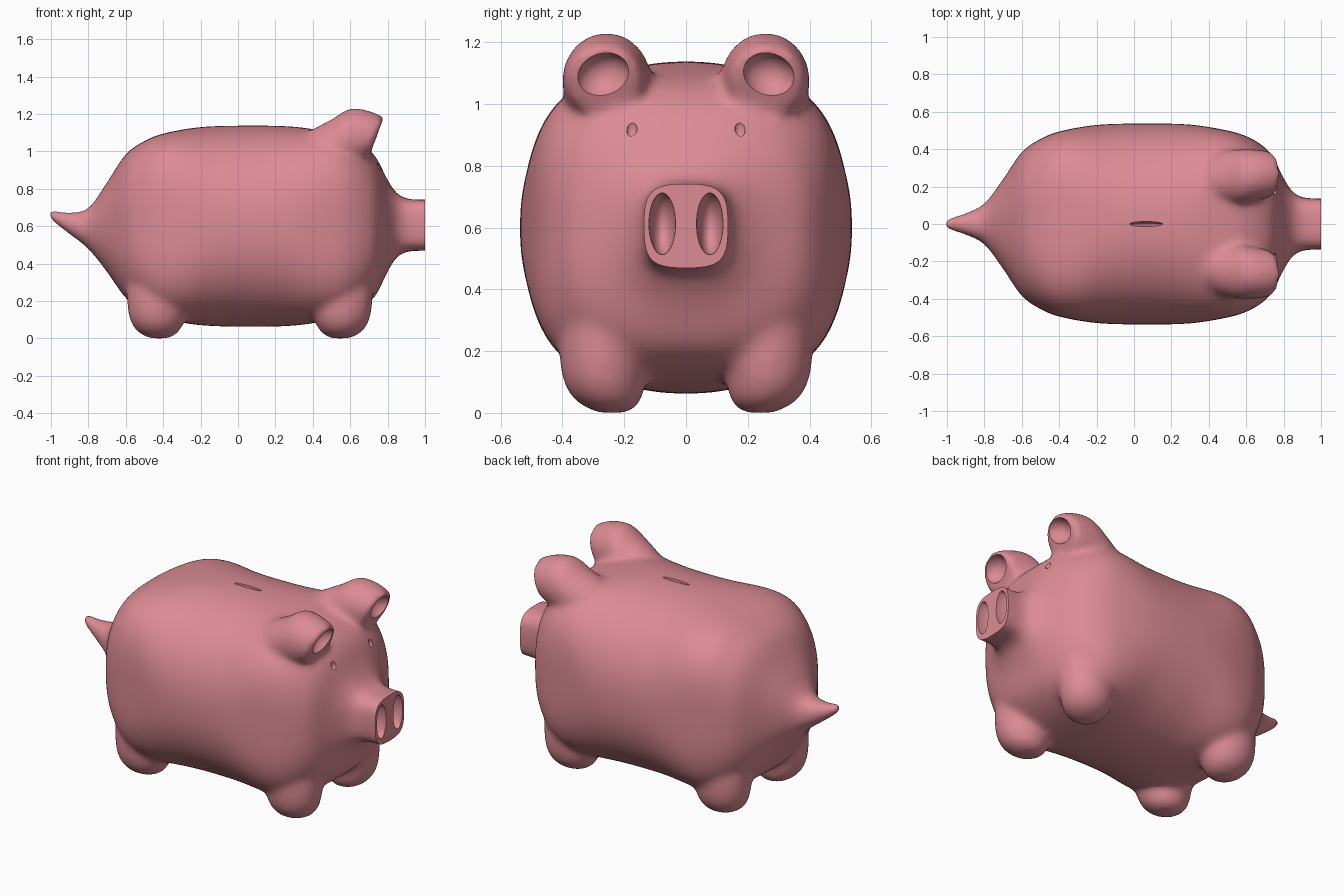
import bpy
import bmesh
import math
from mathutils import Matrix, Vector

if "Cube" in bpy.data.objects:
    bpy.data.objects.remove(bpy.data.objects["Cube"], do_unlink=True)


def smooth_path(rings, steps=5):
    """Catmull-Rom interpolation through a list of ring tuples."""
    out = []
    for i in range(len(rings) - 1):
        p1, p2 = Vector(rings[i]), Vector(rings[i + 1])
        p0 = Vector(rings[i - 1]) if i > 0 else p1
        p3 = Vector(rings[i + 2]) if i + 2 < len(rings) else p2
        for s in range(steps):
            t = s / steps
            out.append(p1 + 0.5 * t * ((p2 - p0) + t * ((2 * p0 - 5 * p1 + 4 * p2 - p3)
                       + t * (3 * p1 - p0 - 3 * p2 + p3))))
    return out + [Vector(rings[-1])]


def loft(bm, rings, place, power=lambda along: 2, sides=64):
    """Skin rings of (along, centre a, centre b, radius a, radius b)."""
    loops = []
    for along, ca, cb, ra, rb in smooth_path(rings):
        e = 2 / power(along)
        loop = []
        for k in range(sides):
            c, s = math.cos(math.tau * k / sides), math.sin(math.tau * k / sides)
            a = math.copysign(abs(c) ** e, c) * ra
            b = math.copysign(abs(s) ** e, s) * rb
            loop.append(bm.verts.new(place(along, ca + a, cb + b, b)))
        loops.append(loop)
    for low, high in zip(loops, loops[1:]):
        for k in range(sides):
            j = (k + 1) % sides
            bm.faces.new((low[k], low[j], high[j], high[k]))
    bm.faces.new(loops[0])
    bm.faces.new(loops[-1])


def make_object(name, bm):
    bmesh.ops.recalc_face_normals(bm, faces=bm.faces[:])
    mesh = bpy.data.meshes.new(name)
    bm.to_mesh(mesh)
    bm.free()
    obj = bpy.data.objects.new(name, mesh)
    bpy.context.collection.objects.link(obj)
    return obj


def bake(obj):
    """Replace the mesh by its modified result."""
    bpy.context.view_layer.update()
    graph = bpy.context.evaluated_depsgraph_get()
    mesh = bpy.data.meshes.new_from_object(obj.evaluated_get(graph))
    obj.modifiers.clear()
    obj.data = mesh


def carve(obj, bm):
    cutter = make_object("cutter", bm)
    cutter.hide_render = True
    mod = obj.modifiers.new("carve", "BOOLEAN")
    mod.operation, mod.solver, mod.object = "DIFFERENCE", "EXACT", cutter
    bake(obj)
    bpy.data.objects.remove(cutter, do_unlink=True)


def ellipsoid(bm, centre, size, turn=None):
    m = Matrix.Translation(centre) @ (turn or Matrix()) @ Matrix.Diagonal((*size, 1))
    bmesh.ops.create_uvsphere(bm, u_segments=40, v_segments=24, radius=1, matrix=m)


def squareness(x):
    """Round belly, squarer over the legs and ears, squarest at the snout."""
    shoulders = math.exp(-((x - .55) / .2) ** 2) + math.exp(-((x + .42) / .2) ** 2)
    return 2.2 + 1.2 * shoulders + 1.4 * min(1, max(0, (x - .8) / .12))


# Body from tail tip to snout: (x, centre z, radius)
body = [(-1.004, .662, .014), (-.98, .65, .03), (-.9, .615, .058), (-.8, .587, .11),
        (-.7, .595, .24), (-.6, .6, .385), (-.5, .6, .455), (-.4, .6, .495),
        (-.2, .6, .53), (.05, .6, .538), (.3, .6, .532), (.5, .6, .5), (.6, .6, .47),
        (.68, .6, .425), (.74, .6, .365), (.8, .602, .245), (.85, .605, .17),
        (.9, .605, .142), (.95, .605, .137), (1.06, .605, .137)]
bm = bmesh.new()
loft(bm, [(x, 0, z, r, r) for x, z, r in body], lambda t, a, b, _: (t, a, b),
     power=squareness)

# Legs: (z, x, y, radius x, radius y)
leg = [(.5, .53, .25, .12, .11), (.32, .55, .26, .165, .14), (.2, .557, .267, .162, .143),
       (.1, .556, .265, .148, .132), (.035, .552, .25, .112, .104), (0, .545, .237, .055, .05)]
# Ears: (x, y, z, radius y, radius z)
ear = [(.3, .2, .95, .12, .12), (.42, .235, 1.0, .135, .13), (.5, .25, 1.035, .142, .142),
       (.57, .255, 1.07, .146, .16), (.65, .262, 1.075, .138, .146), (.74, .265, 1.073, .122, .11)]
for side in (-1, 1):
    loft(bm, leg, lambda t, a, b, _: (a, side * b, t))
    loft(bm, leg, lambda t, a, b, _: (.125 - a, side * b, t))
    loft(bm, ear, lambda t, a, b, rise: (t + 1.4 * rise * max(0, t - .45), side * a, b))
pig = make_object("pig_body", bm)

# Fuse the parts, then soften the joins while keeping the tail pointed
remesh = pig.modifiers.new("fuse", "REMESH")
remesh.mode, remesh.voxel_size = "VOXEL", .013
bake(pig)
group = pig.vertex_groups.new(name="blend")
for v in pig.data.vertices:
    group.add([v.index], min(1, max(.1, (v.co.x + .95) / .2)), "REPLACE")
soften = pig.modifiers.new("soften", "SMOOTH")
soften.factor, soften.iterations, soften.vertex_group = .5, 36, "blend"
bake(pig)
pig.vertex_groups.clear()

# Flat snout front
bm = bmesh.new()
bmesh.ops.create_cube(bm, size=.5, matrix=Matrix.Translation((1.25, 0, .6)))
carve(pig, bm)

# Ear cups, nostrils, eyes and coin slot
bpy.context.view_layer.update()
bm = bmesh.new()
for side in (-1, 1):
    tilt = Matrix.Rotation(.38, 4, "Y") @ Matrix.Rotation(-.45 * side, 4, "X")
    ellipsoid(bm, (.77, side * .268, 1.088), (.085, .088, .074), tilt)
    ellipsoid(bm, (1, side * .077, .612), (.1, .043, .1))
    hit, spot, normal, _ = pig.ray_cast(Vector((2, side * .175, .918)), Vector((-1, 0, 0)))
    if hit:
        ellipsoid(bm, spot, (.014, .017, .029))
ellipsoid(bm, (.065, 0, 1.13), (.088, .013, .1))
carve(pig, bm)

# Colour and shading
pink = bpy.data.materials.new("pink")
pink.use_nodes = True
colour = (.72, .26, .3, 1)
pink.diffuse_color = colour
pink.node_tree.nodes["Principled BSDF"].inputs["Base Color"].default_value = colour
pig.data.materials.clear()
pig.data.materials.append(pink)
for p in pig.data.polygons:
    p.material_index = 0
bpy.ops.object.select_all(action="DESELECT")
pig.select_set(True)
bpy.context.view_layer.objects.active = pig
bpy.ops.object.shade_smooth_by_angle(angle=math.radians(40))
